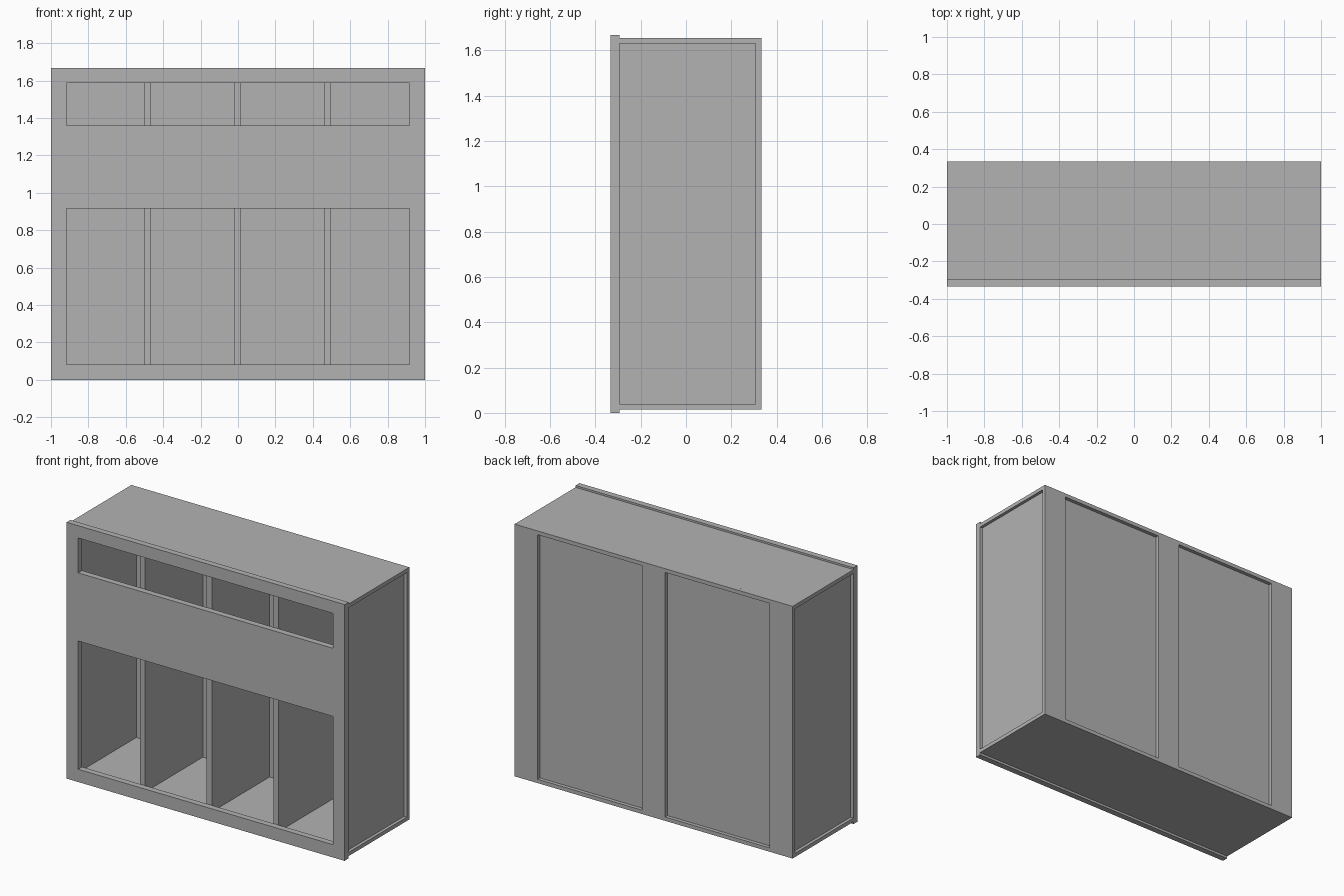
import bpy
import bmesh
from mathutils import Vector

cube = bpy.data.objects.get("Cube")
if cube:
    bpy.data.objects.remove(cube, do_unlink=True)

grey = bpy.data.materials.new("plain_grey")
grey.use_nodes = True
grey.diffuse_color = (0.45, 0.45, 0.45, 1)
grey.node_tree.nodes["Principled BSDF"].inputs["Base Color"].default_value = grey.diffuse_color


def finish(name, bm):
    bmesh.ops.recalc_face_normals(bm, faces=bm.faces)
    mesh = bpy.data.meshes.new(name)
    bm.to_mesh(mesh)
    bm.free()
    mesh.materials.append(grey)
    obj = bpy.data.objects.new(name, mesh)
    bpy.context.collection.objects.link(obj)
    return obj


def box(name, x0, x1, y0, y1, z0, z1):
    bm = bmesh.new()
    bmesh.ops.create_cube(bm, size=1)
    bmesh.ops.scale(bm, vec=(x1 - x0, y1 - y0, z1 - z0), verts=bm.verts)
    centre = Vector((x0 + x1, y0 + y1, z0 + z1)) / 2
    bmesh.ops.translate(bm, vec=centre, verts=bm.verts)
    return finish(name, bm)


def pierced_panel(name, xs, zs, holes, y0, y1):
    """Upright panel on a grid of cells; cells listed in holes stay open."""
    bm = bmesh.new()
    grid = [[bm.verts.new((x, y0, z)) for z in zs] for x in xs]
    for i in range(len(xs) - 1):
        for j in range(len(zs) - 1):
            if (i, j) not in holes:
                bm.faces.new((grid[i][j], grid[i + 1][j],
                              grid[i + 1][j + 1], grid[i][j + 1]))
    bmesh.ops.delete(bm, geom=[v for v in bm.verts if not v.link_faces], context='VERTS')
    result = bmesh.ops.extrude_face_region(bm, geom=bm.faces[:], use_keep_orig=True)
    moved = [g for g in result["geom"] if isinstance(g, bmesh.types.BMVert)]
    bmesh.ops.translate(bm, vec=(0, y1 - y0, 0), verts=moved)
    return finish(name, bm)


FRONT, FRONT_IN = -0.333, -0.293
BACK_IN, BACK = 0.307, 0.333
BOTTOM, FLOOR, CEILING, TOP = 0.015, 0.04, 1.63, 1.655

# Front face with a tall lower opening and a low upper one
pierced_panel("front_frame", [-1, -0.917, 0.917, 1],
              [0, 0.083, 0.917, 1.36, 1.587, 1.667],
              {(1, 1), (1, 3)}, FRONT, FRONT_IN)

# Back frame with two tall recesses, closed by a thin sheet
pierced_panel("back_frame", [-1, -0.835, -0.083, 0.083, 0.835, 1],
              [BOTTOM, FLOOR, CEILING, TOP],
              {(1, 1), (3, 1)}, BACK_IN, BACK)
box("back_sheet", -0.96, 0.96, BACK_IN - 0.005, BACK_IN + 0.002, FLOOR, CEILING)

# Top and bottom boards
box("bottom_board", -1, 1, FRONT_IN, BACK_IN, BOTTOM, FLOOR)
box("top_board", -1, 1, FRONT_IN, BACK_IN, CEILING, TOP)

# Recessed side boards
for name, sign in (("left_side", 1), ("right_side", -1)):
    x0, x1 = sorted((sign * 0.943, sign * 0.98))
    box(name, x0, x1, FRONT_IN, BACK_IN, FLOOR, CEILING)

# Upright dividers behind the front face
for i in range(3):
    x = -0.483 + i * 0.481
    box(f"divider_{i + 1}", x - 0.0185, x + 0.0185, FRONT_IN, BACK_IN - 0.005, FLOOR, CEILING)
